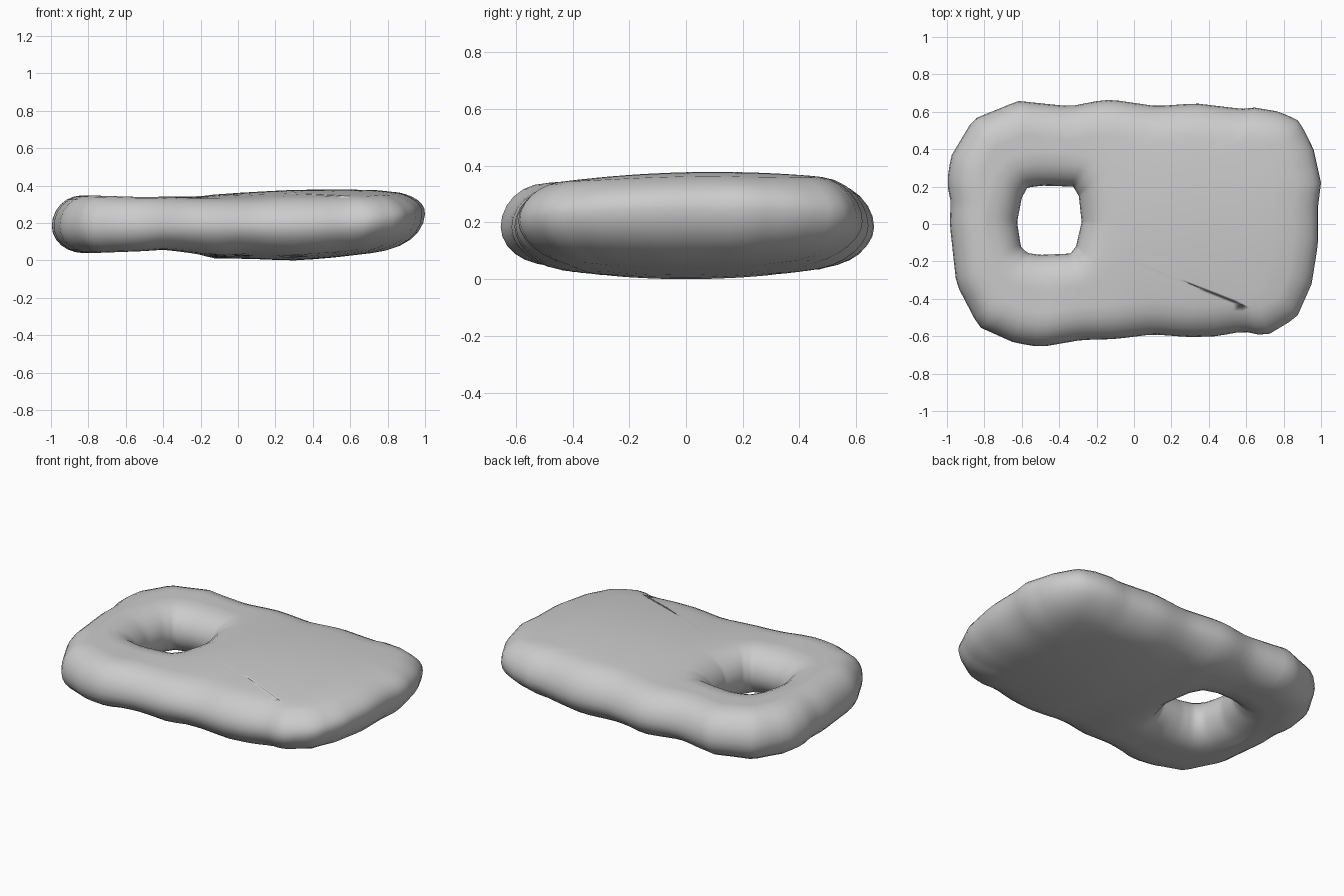
import bpy, bmesh, math
from mathutils import Vector

if "Cube" in bpy.data.objects:
    bpy.data.objects.remove(bpy.data.objects["Cube"])

# Outer and hole outlines seen from above (counter-clockwise)
OUTER = [(1, .22), (.96, .40), (.885, .55), (.78, .60), (.63, .625), (.58, .615), (.33, .645),
         (.12, .63), (-.12, .665), (-.22, .655), (-.30, .635), (-.38, .633), (-.62, .658),
         (-.86, .56), (-.98, .36), (-1, .22), (-.98, .12), (-.985, 0), (-.95, -.32),
         (-.83, -.55), (-.64, -.635), (-.5, -.658), (-.28, -.62), (-.1, -.615), (.1, -.59),
         (.3, -.605), (.44, -.6), (.59, -.573), (.65, -.592), (.72, -.59), (.87, -.5),
         (.95, -.32), (.985, -.1), (.985, .1)]
HOLE = [(-.28, .01), (-.295, .15), (-.325, .2), (-.49, .205), (-.57, .195), (-.6, .14),
        (-.625, .01), (-.605, -.12), (-.57, -.155), (-.5, -.165), (-.34, -.158), (-.31, -.12)]
CENTRE = Vector((-.45, .02))
N = 96


def table(pts, x):
    if x <= pts[0][0]:
        return pts[0][1]
    for (a, u), (b, v) in zip(pts, pts[1:]):
        if x <= b:
            return u + (v - u) * (x - a) / (b - a)
    return pts[-1][1]


def top_z(x, y):
    z = table([(-.82, .355), (-.5, .345), (-.2, .353), (0, .368), (.3, .385), (.75, .385), (.92, .36)], x)
    return z - .03 * min(1, max(0, (x + .4) / .5)) * (abs(y - .1) / .5) ** 2


def bottom_z(x, y):
    z = table([(-.8, .045), (-.4, .06), (-.2, .03), (-.1, .01), (0, .018), (.3, .005), (.5, .02), (.75, .05)], x)
    return z + .04 * min(1, max(0, (x + .5) / .5)) * (y / .5) ** 2


def resample(pts, n):
    pts = [Vector(p) for p in pts]
    pts.append(pts[0])
    lens = [0]
    for a, b in zip(pts, pts[1:]):
        lens.append(lens[-1] + (b - a).length)
    xs, ys = [[(l, p[k]) for l, p in zip(lens, pts)] for k in (0, 1)]
    return [Vector((table(xs, lens[-1] * i / n), table(ys, lens[-1] * i / n))) for i in range(n)]


def hole_point(d):
    for i, a in enumerate(HOLE):
        p = Vector(a) - CENTRE
        e = Vector(HOLE[(i + 1) % len(HOLE)]) - CENTRE - p
        den = d.x * e.y - d.y * e.x
        if abs(den) > 1e-9:
            s = (p.x * e.y - p.y * e.x) / den
            t = (p.x * d.y - p.y * d.x) / den
            if s > 0 and -1e-6 <= t <= 1 + 1e-6:
                return CENTRE + d * s


outer = resample(OUTER, N)
dirs = [(p - CENTRE).normalized() for p in outer]
inner = [hole_point(d) for d in dirs]
normals = []
for i in range(N):
    t = outer[(i + 5) % N] - outer[i - 5]
    normals.append(Vector((-t.y, t.x)).normalized())

STEPS, SPAN = 6, 8


def half_rings(surface, is_top):
    """Rings from the rim, over one face, into the hole."""
    rings = []
    quarter = [math.pi / 2 * k / STEPS for k in range(STEPS + 1)]

    def radius(i):
        right = max(0, -normals[i].x)
        return .16 - .03 * right if is_top else .17 + .1 * right ** 2

    def mid(i):
        return .19 + .07 * max(0, outer[i].x) ** 3

    def rim(i, a):
        p = outer[i] + normals[i] * radius(i) * (1 - math.cos(a))
        return (*p, mid(i) + (surface(*p) - mid(i)) * math.sin(a))

    def lip(i, a):
        p = inner[i] + dirs[i] * .165 * (1 - math.cos(a))
        return (*p, .2 + (surface(*p) - .2) * math.sin(a))

    for a in quarter:
        rings.append([rim(i, a) for i in range(N)])
    for k in range(1, SPAN):
        ring = []
        for i in range(N):
            p = Vector(rim(i, math.pi / 2)).lerp(Vector(lip(i, math.pi / 2)), k / SPAN)
            ring.append((p.x, p.y, surface(p.x, p.y)))
        rings.append(ring)
    for a in reversed(quarter):
        rings.append([lip(i, a) for i in range(N)])
    return rings


# Pillowy slab with a rounded hole
bm = bmesh.new()
rings = half_rings(top_z, True) + half_rings(bottom_z, False)[-2:0:-1]
loops = [[bm.verts.new(p) for p in r] for r in rings]
for k, a in enumerate(loops):
    b = loops[(k + 1) % len(loops)]
    for i in range(N):
        j = (i + 1) % N
        bm.faces.new((a[i], a[j], b[j], b[i]))
for _ in range(2):
    bmesh.ops.smooth_vert(bm, verts=bm.verts, factor=.3, use_axis_x=False, use_axis_y=False, use_axis_z=True)
low = min(v.co.z for v in bm.verts)
for v in bm.verts:
    v.co.z -= low
bmesh.ops.recalc_face_normals(bm, faces=bm.faces)
for f in bm.faces:
    f.smooth = True
mesh = bpy.data.meshes.new("slab_with_hole")
bm.to_mesh(mesh)
bm.free()
bpy.context.collection.objects.link(bpy.data.objects.new("slab_with_hole", mesh))
